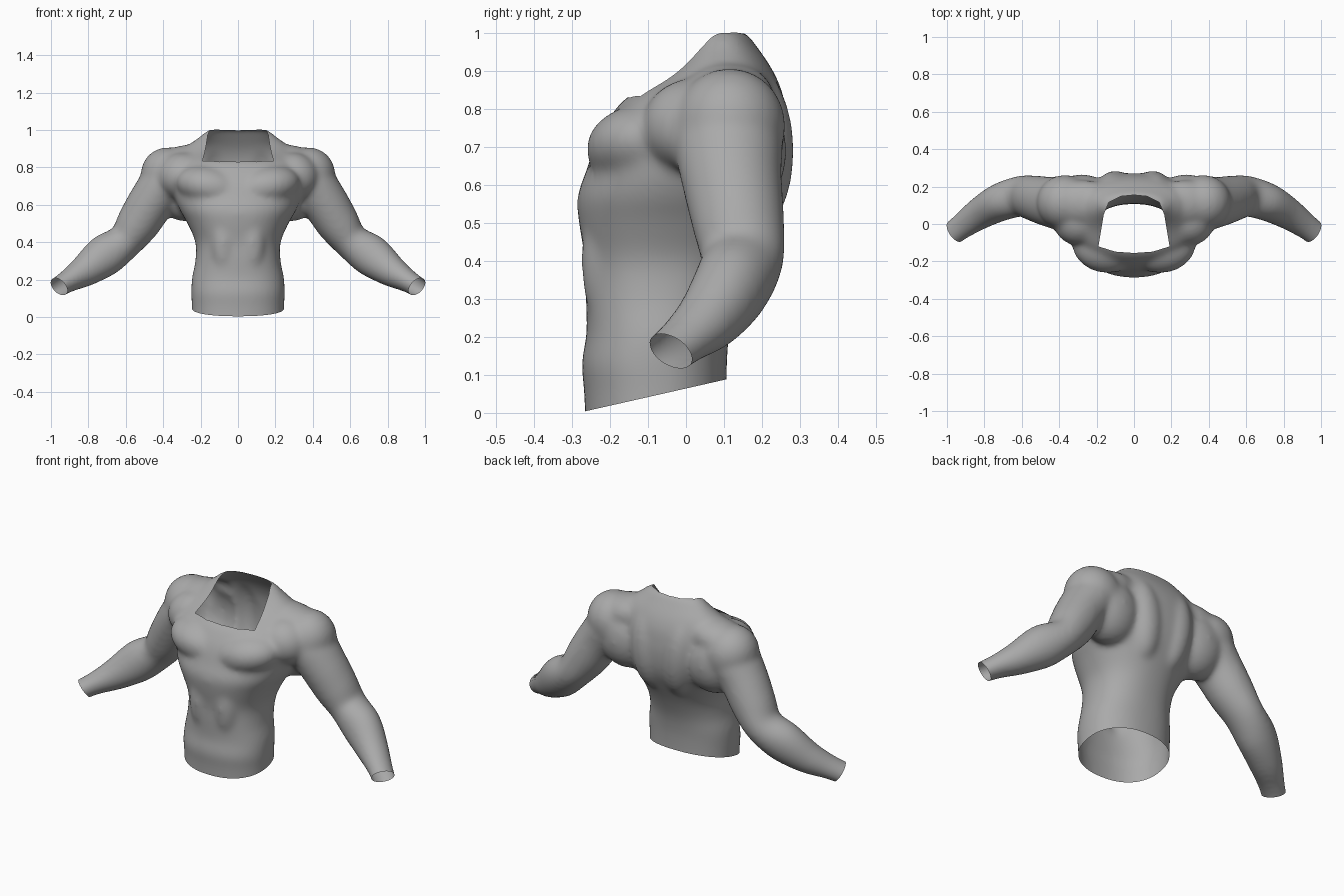
import bpy, bmesh, math
from mathutils import Vector, Matrix

if "Cube" in bpy.data.objects:
    bpy.data.objects.remove(bpy.data.objects["Cube"])


def catmull(rows, sub=4):
    """Smoothly interpolate a list of equal-length rows."""
    p = [rows[0]] + rows + [rows[-1]]
    out = []
    for i in range(1, len(p) - 2):
        for k in range(sub):
            t = k / sub
            out.append([0.5 * (2 * b + (c - a) * t + (2 * a - 5 * b + 4 * c - d) * t * t
                               + (3 * b - a - 3 * c + d) * t ** 3)
                        for a, b, c, d in zip(*p[i - 1:i + 3])])
    return out + [list(rows[-1])]


def loft(bm, rings):
    """Skin closed rings of points and cap both ends."""
    vs = [[bm.verts.new(p) for p in r] for r in rings]
    n = len(vs[0])
    for a, b in zip(vs, vs[1:]):
        for i in range(n):
            j = (i + 1) % n
            bm.faces.new((a[i], a[j], b[j], b[i]))
    bm.faces.new(vs[0][::-1])
    bm.faces.new(vs[-1])


def muscle(bm, centre, radii, tilt=0.0):
    """Ellipsoid tilted about the y axis."""
    m = (Matrix.Translation(centre) @ Matrix.Rotation(tilt, 4, 'Y')
         @ Matrix.Diagonal((*radii, 1)))
    bmesh.ops.create_uvsphere(bm, u_segments=32, v_segments=20, radius=1, matrix=m)


N = 48
ANG = [2 * math.pi * i / N for i in range(N)]


def spow(v, e):
    return math.copysign(abs(v) ** e, v)


bm = bmesh.new()

# Trunk: height, half width, front y, back y
trunk = [(-0.10, 0.247, -0.264, 0.107), (0.05, 0.247, -0.268, 0.107),
         (0.13, 0.250, -0.275, 0.108), (0.21, 0.246, -0.262, 0.114),
         (0.30, 0.228, -0.264, 0.132), (0.40, 0.228, -0.266, 0.170),
         (0.50, 0.270, -0.282, 0.220), (0.57, 0.310, -0.286, 0.252),
         (0.64, 0.338, -0.262, 0.268), (0.72, 0.350, -0.235, 0.272),
         (0.78, 0.350, -0.200, 0.266), (0.83, 0.330, -0.157, 0.258),
         (0.88, 0.300, -0.070, 0.240), (0.92, 0.265, -0.020, 0.218),
         (0.96, 0.210, 0.010, 0.190), (0.99, 0.175, 0.030, 0.168),
         (1.004, 0.150, 0.045, 0.155)]
rings = []
for z, w, f, b in catmull(trunk):
    c, d = (f + b) / 2, (b - f) / 2
    rings.append([(w * spow(math.cos(a), 0.88), c + d * spow(math.sin(a), 0.9), z)
                  for a in ANG])
loft(bm, rings)

# Arm: centre x, y, z, radius in the front plane, radius in depth
arm = [(0.29, 0.105, 0.79, 0.10, 0.13), (0.38, 0.11, 0.725, 0.128, 0.145),
       (0.46, 0.12, 0.62, 0.124, 0.133), (0.535, 0.138, 0.50, 0.116, 0.122),
       (0.605, 0.148, 0.405, 0.097, 0.110), (0.71, 0.118, 0.33, 0.112, 0.102),
       (0.815, 0.062, 0.25, 0.088, 0.088), (0.90, 0.003, 0.198, 0.064, 0.074),
       (0.957, -0.04, 0.163, 0.056, 0.068), (1.04, -0.105, 0.107, 0.056, 0.068)]
for s in (1, -1):
    path = catmull(arm)
    rings = []
    for i, (x, y, z, ra, rb) in enumerate(path):
        t = (Vector(path[min(i + 1, len(path) - 1)][:3]) - Vector(path[max(i - 1, 0)][:3])).normalized()
        u = (Vector((0, 1, 0)) - t * t.y).normalized()
        v = t.cross(u)
        ring = [Vector((x, y, z)) + u * rb * math.cos(a) + v * ra * math.sin(a) for a in ANG]
        rings.append([(s * p.x, p.y, p.z) for p in (ring if s > 0 else ring[::-1])])
    loft(bm, rings)

    # Deltoid, front shoulder, trapezius, chest
    muscle(bm, (s * 0.37, 0.115, 0.755), (0.148, 0.148, 0.155), s * 0.6)
    muscle(bm, (s * 0.30, 0.02, 0.755), (0.135, 0.135, 0.125), s * 0.4)
    muscle(bm, (s * 0.275, 0.11, 0.825), (0.19, 0.125, 0.095), s * 0.15)
    muscle(bm, (s * 0.14, -0.10, 0.695), (0.195, 0.163, 0.115), s * -0.2)
    # Shoulder blade, spine column, long abdominal
    muscle(bm, (s * 0.28, 0.13, 0.69), (0.17, 0.135, 0.18), s * 0.2)
    muscle(bm, (s * 0.10, 0.155, 0.69), (0.11, 0.13, 0.24), s * 0.1)
    muscle(bm, (s * 0.075, -0.19, 0.40), (0.08, 0.086, 0.20))

bmesh.ops.recalc_face_normals(bm, faces=bm.faces)
me = bpy.data.meshes.new("body_blocking")
bm.to_mesh(me)
bm.free()

# Fuse the muscles into one smooth skin
torso = bpy.data.objects.new("muscular_torso", me)
bpy.context.collection.objects.link(torso)
fuse = torso.modifiers.new("fuse", 'REMESH')
fuse.mode = 'VOXEL'
fuse.voxel_size = 0.011
relax = torso.modifiers.new("relax", 'SMOOTH')
relax.factor = 0.5
relax.iterations = 26
dg = bpy.context.evaluated_depsgraph_get()
skin = bpy.data.meshes.new_from_object(torso.evaluated_get(dg))
torso.modifiers.clear()
torso.data = skin
skin.name = "muscular_torso"

bm = bmesh.new()
bm.from_mesh(skin)


def cut(co, no, pick, clear):
    """Slice the picked faces by a plane, optionally removing the outer side."""
    fs = [f for f in bm.faces if pick(f.calc_center_median())]
    geom = fs + list({e for f in fs for e in f.edges}) + list({v for f in fs for v in f.verts})
    bmesh.ops.bisect_plane(bm, geom=geom, plane_co=co, plane_no=no, clear_outer=clear)


# Open waist and wrists
cut((0, -0.262, 0.005), (0, 0.083, -0.367), lambda c: abs(c.x) < 0.35 and c.z < 0.3, True)
for s in (1, -1):
    cut((s * 0.957, -0.04, 0.163), (s * 0.63, -0.50, -0.57), lambda c: c.x * s > 0.8, True)

# Open neckline
half = [(0.10, -0.148), (0.19, -0.12), (0.162, 0.05), (0.135, 0.115), (0.07, 0.148)]
neck = [(0, -0.155)] + half + [(0, 0.155)] + [(-x, y) for x, y in half[::-1]]
sides = []
for (x0, y0), (x1, y1) in zip(neck, neck[1:] + neck[:1]):
    sides.append((Vector((x0, y0, 0)), Vector((y1 - y0, x0 - x1, 0)).normalized()))
for co, no in sides:
    cut(co, no, lambda c: c.z > 0.72 and abs(c.x) < 0.22 and -0.2 < c.y < 0.2, False)
hole = [f for f in bm.faces if f.calc_center_median().z > 0.72
        and all((f.calc_center_median() - co).dot(no) < 0 for co, no in sides)]
bmesh.ops.delete(bm, geom=hole, context='FACES')
bm.to_mesh(skin)
bm.free()

# Plain grey finish
grey = bpy.data.materials.new("plain_grey")
grey.diffuse_color = (0.4, 0.4, 0.4, 1)
grey.use_nodes = True
grey.node_tree.nodes["Principled BSDF"].inputs["Base Color"].default_value = grey.diffuse_color
skin.materials.clear()
skin.materials.append(grey)
skin.polygons.foreach_set("use_smooth", [True] * len(skin.polygons))
skin.update()
